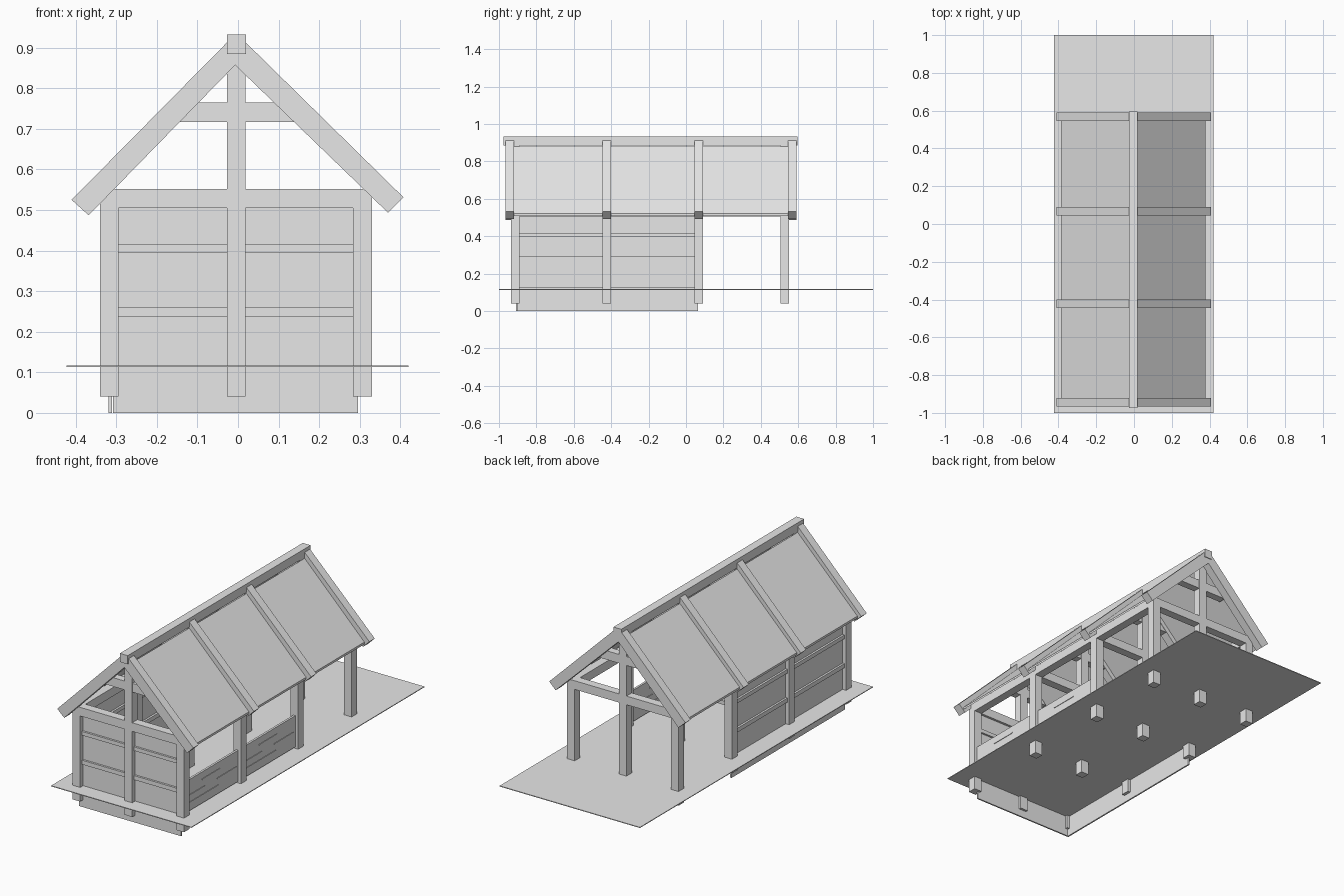
import bpy, bmesh
from mathutils import Vector

cube = bpy.data.objects.get("Cube")
if cube:
    bpy.data.objects.remove(cube, do_unlink=True)

grey = bpy.data.materials.new("pale grey")
grey.use_nodes = True
COLOUR = (0.8, 0.8, 0.8, 1)
grey.diffuse_color = COLOUR
grey.node_tree.nodes["Principled BSDF"].inputs["Base Color"].default_value = COLOUR


def extrude_profile(name, profile, y0, y1):
    """Closed prism from an (x, z) outline, running along y."""
    bm = bmesh.new()
    face = bm.faces.new([bm.verts.new((x, y0, z)) for x, z in profile])
    new = bmesh.ops.extrude_face_region(bm, geom=[face])["geom"]
    verts = [g for g in new if isinstance(g, bmesh.types.BMVert)]
    bmesh.ops.translate(bm, verts=verts, vec=Vector((0, y1 - y0, 0)))
    bmesh.ops.recalc_face_normals(bm, faces=bm.faces)
    mesh = bpy.data.meshes.new(name)
    bm.to_mesh(mesh)
    bm.free()
    mesh.materials.append(grey)
    obj = bpy.data.objects.new(name, mesh)
    bpy.context.collection.objects.link(obj)
    return obj


def box(name, x, y, z):
    (x0, x1), (z0, z1) = x, z
    return extrude_profile(name, [(x0, z0), (x1, z0), (x1, z1), (x0, z1)], *y)


def span(centre, width):
    return (centre - width / 2, centre + width / 2)


POST = 0.046
MID = -0.004
SIDES = {"right": -0.317, "left": 0.307}
FRAMES = [-0.912, -0.423, 0.068, 0.527]
RAFTERS = [-0.943, -0.423, 0.068, 0.568]
TIE = (0.505, 0.552)
RAILS = [(0.237, 0.26), (0.395, 0.416)]
inner_right, inner_left = SIDES["right"] + POST / 2, SIDES["left"] - POST / 2
HALVES = [(inner_right, MID - POST / 2), (MID + POST / 2, inner_left)]

# Ground sheet
box("ground_sheet", (-0.423, 0.42), (-1, 1), (0.113, 0.117))

# Timber frames: posts, tie beams and collar ties
for y in FRAMES:
    for side, x in SIDES.items():
        box(side + "_post", span(x, POST), span(y, POST), (0.04, TIE[1]))
    box("king_post", span(MID, POST), span(y, POST), (0.04, 0.887))
    for half in HALVES:
        box("tie_beam", half, span(y, POST), TIE)
    for sign in (-1, 1):
        edge = MID + sign * POST / 2
        extrude_profile("collar_tie",
                        [(edge, 0.717), (MID + sign * 0.15, 0.717),
                         (MID + sign * 0.105, 0.765), (edge, 0.765)],
                        *span(y, POST * 0.9))

# Wall plates between the frames
for side, x in SIDES.items():
    for a, b in zip(FRAMES, FRAMES[1:]):
        box(side + "_wall_plate", span(x, POST), (a + POST / 2, b - POST / 2), TIE)

# Roof: rafters and thin panels set into them on both slopes
for sign, side, foot_out, foot_in in (
        (-1, "right", (-0.41, 0.525), (-0.368, 0.487)),
        (1, "left", (0.408, 0.531), (0.37, 0.493))):
    ridge_x = MID + sign * POST / 2
    profile = [(MID - 0.003, 0.857), (MID - 0.003, 0.9), (ridge_x, 0.913), foot_out, foot_in]
    for y in RAFTERS:
        extrude_profile(side + "_rafter", profile, *span(y, POST))
    eave = MID + sign * 0.382
    extrude_profile(side + "_roof_panel",
                    [(ridge_x, 0.868), (ridge_x, 0.88), (eave, 0.521), (eave, 0.509)],
                    -0.962, 0.588)
box("ridge_beam", span(MID, POST + 0.001), (-0.975, 0.595), (0.885, 0.932))

# Front wall with rails, reaching below the ground sheet
front_y = FRAMES[0] + 0.006
box("front_wall", (-0.308, 0.296), span(front_y, 0.008), (0, TIE[0] + 0.01))
for half in HALVES:
    for rail in RAILS:
        box("front_rail", half, span(front_y, 0.03), rail)

# Closed right wall with rails
right_x = SIDES["right"] + 0.002
box("right_wall", span(right_x, 0.008), (FRAMES[0] + 0.003, 0.065), (0, TIE[0] + 0.01))

# Low open-topped left wall, with narrow board ledges
left_x = SIDES["left"]
for a, b in zip(FRAMES[:2], FRAMES[1:3]):
    bay = (a + POST / 2, b - POST / 2)
    for rail in RAILS:
        box("right_rail", span(right_x, 0.03), bay, rail)
    box("left_low_wall", span(left_x, 0.012), bay, (0.125, 0.295))
    length = bay[1] - bay[0]
    for z, start, end in ((0.255, 0.3, 0.64), (0.21, 0.03, 0.35), (0.21, 0.59, 0.96),
                          (0.17, 0.03, 0.62)):
        box("board_ledge", span(left_x, 0.018),
            (bay[0] + start * length, bay[0] + end * length), span(z, 0.006))

# Rail in the open frame behind the room
box("inner_rail", HALVES[0], span(FRAMES[2], 0.03), RAILS[1])
